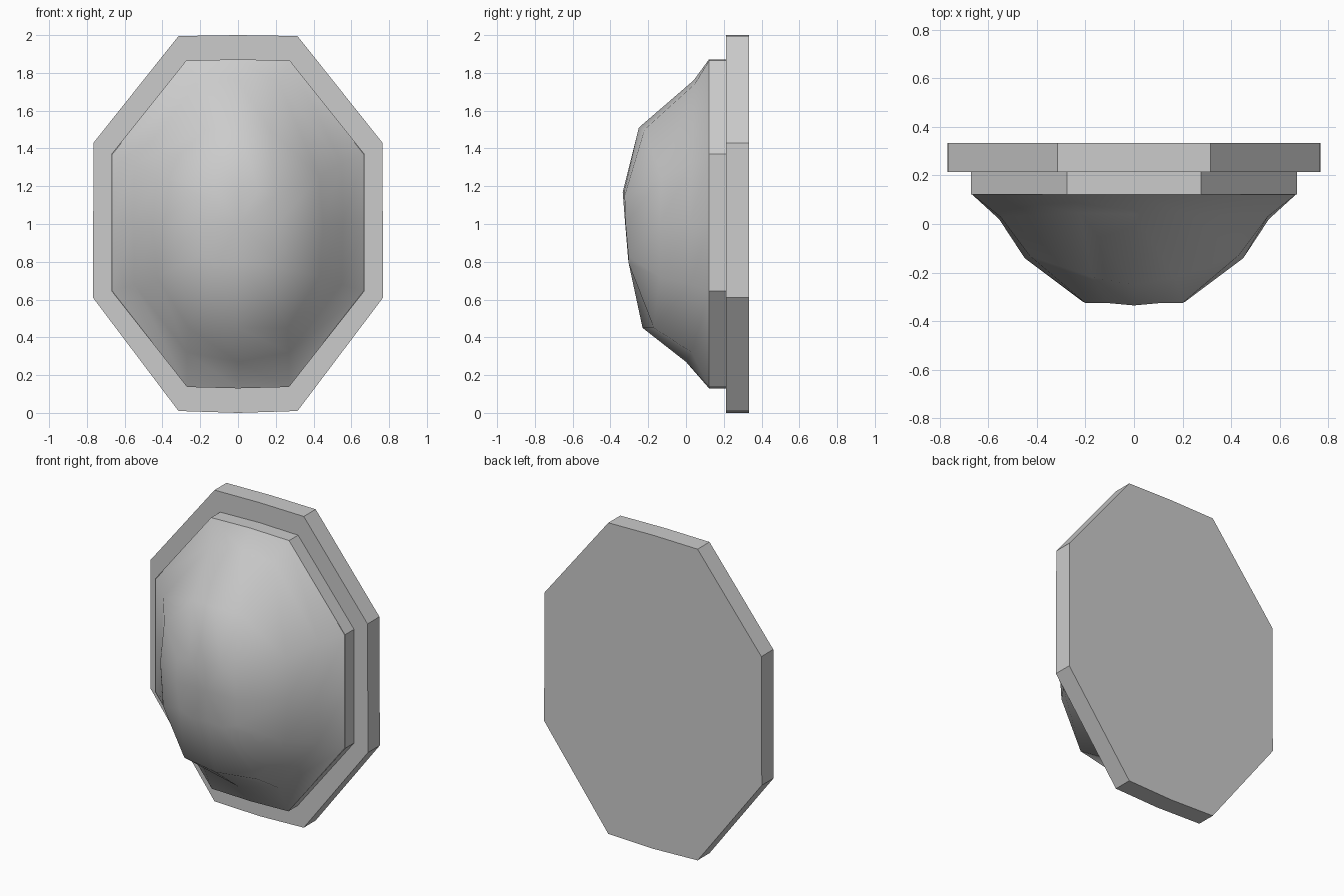
import bpy

if "Cube" in bpy.data.objects:
    bpy.data.objects.remove(bpy.data.objects["Cube"])


def mirror_loop(half):
    """Closed loop from a right-hand half running top centre to bottom centre."""
    return half + [(-p[0], *p[1:]) for p in reversed(half[1:-1])]


def make_object(name, verts, faces, smooth=False):
    mesh = bpy.data.meshes.new(name)
    mesh.from_pydata(verts, [], faces)
    mesh.polygons.foreach_set("use_smooth", [smooth] * len(faces))
    mesh.update()
    obj = bpy.data.objects.new(name, mesh)
    bpy.context.collection.objects.link(obj)
    return obj


def slab(name, half, front, back):
    outline = mirror_loop(half)
    n = len(outline)
    verts = [(x, y, z) for y in (front, back) for x, z in outline]
    faces = [tuple(range(n))[::-1], tuple(range(n, 2 * n))]
    faces += [(i, (i + 1) % n, n + (i + 1) % n, n + i) for i in range(n)]
    obj = make_object(name, verts, [f[::-1] for f in faces])
    # consistent outward normals
    import bmesh
    bm = bmesh.new()
    bm.from_mesh(obj.data)
    bmesh.ops.recalc_face_normals(bm, faces=bm.faces)
    bm.to_mesh(obj.data)
    bm.free()
    return obj


# Octagonal back plate and the smaller raised rim
slab("back_plate", [(0, 2.0), (.315, 1.995), (.765, 1.43), (.768, .61), (.315, .01), (0, 0)], .213, .333)
slab("raised_rim", [(0, 1.872), (.275, 1.865), (.67, 1.37), (.67, .645), (.27, .137), (0, .13)], .122, .215)

# Smooth bulging dome, as nested rings from the rim to the crown
rings = [
    [(0, .122, 1.872), (.275, .122, 1.865), (.67, .125, 1.37), (.67, .125, 1.0),
     (.67, .125, .645), (.27, .122, .137), (0, .122, .13)],
    [(0, .04, 1.76), (.22, .045, 1.74), (.55, .03, 1.32), (.555, .02, 1.0),
     (.55, .02, .68), (.27, .03, .32), (0, 0, .27)],
    [(0, -.25, 1.51), (.17, -.22, 1.5), (.43, -.13, 1.25), (.45, -.14, 1.0),
     (.43, -.14, .72), (.26, -.17, .45), (0, -.23, .45)],
    [(0, -.335, 1.17), (.11, -.325, 1.18), (.2, -.325, 1.15), (.21, -.32, 1.0),
     (.2, -.305, .83), (.11, -.303, .79), (0, -.305, .80)],
]
loops = [mirror_loop(r) for r in rings]
n = len(loops[0])
verts = [p for loop in loops for p in loop] + [(0, -.322, 1.0)]
faces = []
for r in range(len(loops) - 1):
    for i in range(n):
        j = (i + 1) % n
        faces.append((r * n + i, (r + 1) * n + i, (r + 1) * n + j, r * n + j))
last = (len(loops) - 1) * n
faces += [(last + i, len(verts) - 1, last + (i + 1) % n) for i in range(n)]
# loop runs clockwise seen from the front, so flip to face outward
nrm_mesh = make_object("dome", verts, faces, smooth=True)
if nrm_mesh.data.polygons[len(faces) - 1].normal.y > 0:
    nrm_mesh.data.flip_normals()
